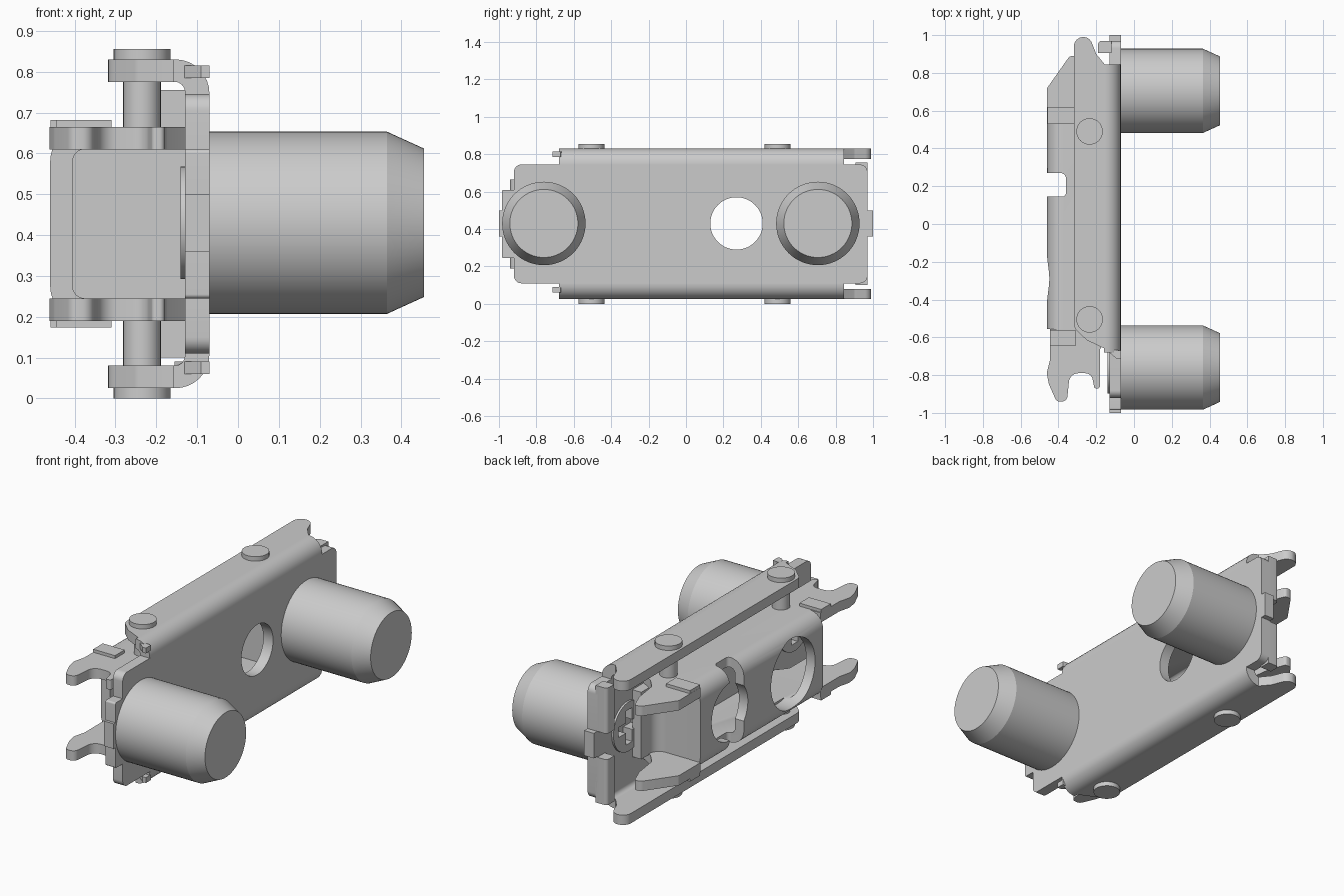
import bpy, bmesh, math
from mathutils import Vector

if "Cube" in bpy.data.objects:
    bpy.data.objects.remove(bpy.data.objects["Cube"])

MID = 0.4275  # symmetry height


def fillet(pts):
    """Round each (a, b, radius) corner of a polygon."""
    out, n = [], len(pts)
    for i, p in enumerate(pts):
        c = Vector(p[:2])
        r = p[2] if len(p) > 2 else 0
        if not r:
            out.append(c)
            continue
        d1 = (Vector(pts[i - 1][:2]) - c).normalized()
        d2 = (Vector(pts[(i + 1) % n][:2]) - c).normalized()
        half = d1.angle(d2) / 2
        o = c + (d1 + d2).normalized() * (r / math.sin(half))
        s = c + d1 * (r / math.tan(half)) - o
        e = c + d2 * (r / math.tan(half)) - o
        turn = s.angle_signed(e)
        k = max(2, round(abs(turn) / 0.2))
        for j in range(k + 1):
            t = -turn * j / k
            out.append(o + Vector((s.x * math.cos(t) - s.y * math.sin(t),
                                   s.x * math.sin(t) + s.y * math.cos(t))))
    return out


def finish(ob):
    bpy.ops.object.select_all(action='DESELECT')
    ob.select_set(True)
    bpy.context.view_layer.objects.active = ob
    bpy.ops.object.shade_smooth_by_angle(angle=math.radians(30))


def prism(name, pts, axis, a, b):
    """Extrude a rounded outline along an axis from a to b."""
    place = {'x': lambda p, t: (t, p.x, p.y),
             'y': lambda p, t: (p.x, t, p.y),
             'z': lambda p, t: (p.x, p.y, t)}[axis]
    bm = bmesh.new()
    ring = fillet(pts)
    lo = [bm.verts.new(place(p, a)) for p in ring]
    hi = [bm.verts.new(place(p, b)) for p in ring]
    bm.faces.new(lo)
    bm.faces.new(hi)
    for i in range(len(ring)):
        bm.faces.new((lo[i - 1], lo[i], hi[i], hi[i - 1]))
    bmesh.ops.recalc_face_normals(bm, faces=bm.faces)
    me = bpy.data.meshes.new(name)
    bm.to_mesh(me)
    bm.free()
    ob = bpy.data.objects.new(name, me)
    bpy.context.collection.objects.link(ob)
    finish(ob)
    return ob


def disc(u, v, r, n=48):
    return [(u + r * math.cos(2 * math.pi * i / n), v + r * math.sin(2 * math.pi * i / n))
            for i in range(n)]


def box(u0, u1, v0, v1):
    return [(u0, v0), (u1, v0), (u1, v1), (u0, v1)]


def cut(ob, cutters):
    for c in cutters:
        m = ob.modifiers.new('cut', 'BOOLEAN')
        m.operation, m.solver, m.object = 'DIFFERENCE', 'EXACT', c
        bpy.context.view_layer.objects.active = ob
        bpy.ops.object.modifier_apply(modifier=m.name)
    finish(ob)


def pair(name, pts, z0, z1):
    """Two plates mirrored about the middle height."""
    prism(name + '_bottom', pts, 'z', z0, z1)
    prism(name + '_top', pts, 'z', 2 * MID - z1, 2 * MID - z0)


# Outer channel: base plate with end tabs
plate = prism('base_plate', [
    (-.71, .11), (-.92, .11, .04), (-.92, .245), (-.985, .245, .01), (-.985, .36), (-1, .36),
    (-1, .5), (-.985, .5), (-.985, .61, .01), (-.92, .61), (-.92, .745, .04), (.97, .745, .04),
    (.97, .5), (1, .5), (1, .36), (.97, .36), (.97, .11, .04)], 'x', -.13, -.07)

# Curved bends and side flanges of the outer channel
for side, s in (('bottom', 1), ('top', -1)):
    prof = [(x, MID + s * (z - MID), *r) for x, z, *r in
            [(-.13, .11), (-.13, .08, .025), (-.158, .08), (-.158, .025),
             (-.07, .025, .083), (-.07, .11)]]
    prism('channel_bend_' + side, prof, 'y', -.68, .845)
pair('channel_flange', [
    (-.155, -.66), (-.25, -.615, .04), (-.318, -.55, .05), (-.318, .99, .05), (-.235, .99, .05),
    (-.2, .90, .03), (-.155, .845)], .025, .08)
# Flange tail tapering into the base at the front
for side, z0 in (('bottom', .04), ('top', .765)):
    prism('flange_tail_' + side, [(-.155, -.66), (-.09, -.715), (-.07, -.715), (-.07, -.67)],
          'z', z0 + .02, z0 + .05)

# Bent lips at the back end
pair('end_lip', [(-.19, .905), (-.12, .905), (-.12, .97), (-.19, .97, .02)], .1, .355)

# Dowels with chamfered tips, and cross-slotted rivet discs behind them
slots, discs = [], []
for label, y in (('front', -.76), ('back', .705)):
    bm = bmesh.new()
    rings = [[bm.verts.new((x, y + r * math.cos(i * math.pi / 32), .43 + r * math.sin(i * math.pi / 32)))
              for i in range(64)] for x, r in ((-.07, .223), (.365, .223), (.455, .182))]
    bm.faces.new(rings[0])
    bm.faces.new(rings[-1])
    for p, q in zip(rings, rings[1:]):
        for i in range(64):
            bm.faces.new((p[i - 1], p[i], q[i], q[i - 1]))
    bmesh.ops.recalc_face_normals(bm, faces=bm.faces)
    me = bpy.data.meshes.new('dowel_' + label)
    bm.to_mesh(me)
    bm.free()
    ob = bpy.data.objects.new('dowel_' + label, me)
    bpy.context.collection.objects.link(ob)
    finish(ob)
    ob.data.set_sharp_from_angle(angle=math.radians(20))
    w, l = .028, .095
    cross = [(y + a, .43 + b) for a, b in
             [(-w, -l), (w, -l), (w, -w), (l, -w), (l, w), (w, w), (w, l), (-w, l),
              (-w, w), (-l, w), (-l, -w), (-w, -w)]]
    slots.append(prism('slot_cutter_' + label, cross, 'x', -.2, -.085))
    discs.append(prism('rivet_disc_' + label, disc(y, .43, .138), 'x', -.141, -.13))
hole = prism('hole_cutter', disc(.27, .43, .14), 'x', -.3, .1)
cut(plate, [hole] + slots)
for d, s in zip(discs, slots):
    cut(d, [s])

# Inner channel: web and side walls, facing the other way
web = prism('inner_channel', [
    (-.13, .19), (-.46, .19, .085), (-.46, .665, .085), (-.13, .665),
    (-.13, .61), (-.405, .61, .03), (-.405, .245, .03), (-.13, .245)], 'y', -.555, .53)
web_cutters = [
    prism('web_hole_cutter', disc(.27, .43, .16), 'x', -.6, -.36),
    prism('web_slot_cutter', [(-.6, .145), (-.36, .145, .02), (-.36, .27, .03), (-.6, .27)],
          'z', .1, .75),
    prism('web_access_cutter', disc(-.29, .4275, .195, 40), 'x', -.6, -.36)]
cut(web, web_cutters)
for c in [hole] + slots + web_cutters:
    bpy.data.objects.remove(c, do_unlink=True)

# Forked prongs at the front and pointed ears at the back
pair('front_prong', [
    (-.13, -.555), (-.445, -.555), (-.445, -.72, .04), (-.462, -.79, .03), (-.45, -.85, .03),
    (-.41, -.94, .025), (-.355, -.94, .03), (-.34, -.79, .05), (-.225, -.79, .04),
    (-.21, -.87, .01), (-.18, -.87, .012), (-.18, -.66, .03), (-.13, -.6)], .19, .245)
pair('back_ear', [
    (-.13, .53), (-.13, .56), (-.2, .60, .03), (-.25, .66, .03), (-.27, .8), (-.305, .89, .015),
    (-.34, .89, .03), (-.46, .72, .02), (-.46, .53)], .19, .245)

# Small raised pads on the inner walls
pair('back_pad', box(-.459, -.31, .53, .62), .173, .192)
pair('front_pad', box(-.445, -.31, -.645, -.56), .173, .192)

# Cross wall bending into a short foot
prism('cross_wall', [
    (-.45, .475), (-.13, .475), (-.13, .66), (-.185, .66), (-.185, .529, .06), (-.45, .529)],
    'z', .24, .615)

# Side rivets joining both channels
for label, y in (('front', -.505), ('back', .49)):
    pair('rivet_shaft_' + label, disc(-.235, y, .046, 32), .03, .195)
    pair('rivet_head_' + label, disc(-.235, y, .07, 32), 0, .026)
